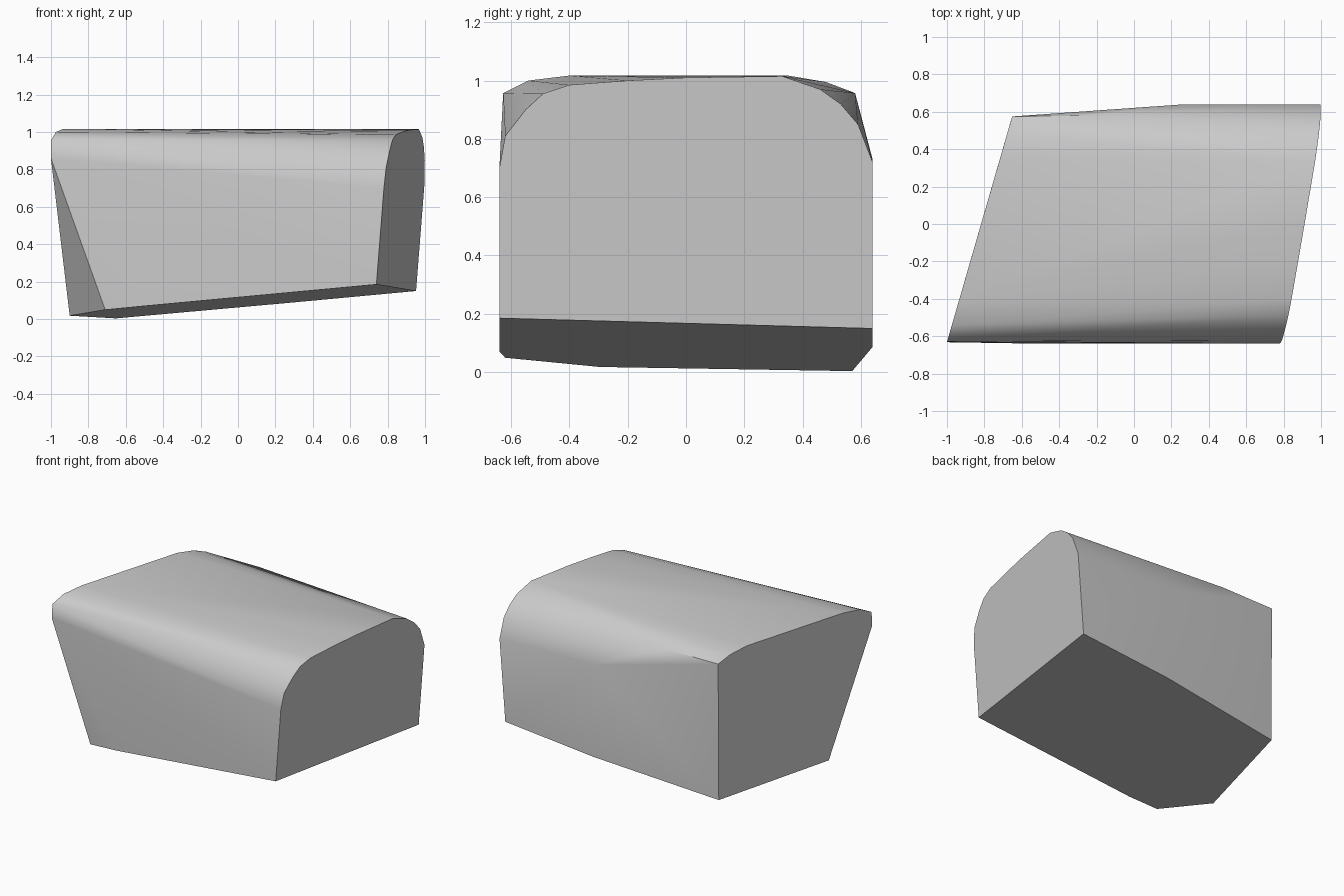
import bpy
import bmesh
import math

cube = bpy.data.objects.get("Cube")
if cube:
    bpy.data.objects.remove(cube, do_unlink=True)


# Planes that bound the block at both ends and underneath
def slanted_end(y, z):
    return 0.74 + 0.168 * (y + 0.64) + 0.078 * (z - 0.185)


def upright_end(y, z):
    return -0.65 + 0.289 * (y - 0.58)


def underside(x, y):
    return 0.185 + 0.093 * (x - 0.74) - 0.043 * (y + 0.64)


# Rounded shoulders of each end, as (y, z) from front to back
slanted_profile = [(-0.64, 0.70), (-0.62, 0.81), (-0.55, 0.90), (-0.49, 0.955),
                   (-0.40, 0.985), (-0.20, 1.0), (0, 1.01), (0.33, 1.015),
                   (0.46, 0.97), (0.53, 0.92), (0.59, 0.85), (0.64, 0.72)]
upright_profile = [(-0.632, 0.86), (-0.627, 0.957), (-0.54, 1.0), (-0.40, 1.017),
                   (0.35, 1.017), (0.48, 0.995), (0.575, 0.957)]

# Corners of the underside, as (x, y)
base_outline = [(0.74, -0.64), (0.952, 0.64), (0.27, 0.64),
                (-0.653, 0.57), (-0.90, -0.295), (-0.71, -0.62), (-0.50, -0.64)]

points = [(slanted_end(y, z), y, z) for y, z in slanted_profile]
points += [(upright_end(y, z), y, z) for y, z in upright_profile]
points += [(x, y, underside(x, y)) for x, y in base_outline]

# Bends along the back wall
points += [(0.27, 0.64, 0.73), (-0.24, 0.58, 0.957)]

# Skin the corners as one convex solid and merge flat areas
bm = bmesh.new()
for p in points:
    bm.verts.new(p)
bmesh.ops.convex_hull(bm, input=bm.verts[:])
loose = [v for v in bm.verts if not v.link_faces]
bmesh.ops.delete(bm, geom=loose, context='VERTS')
bmesh.ops.dissolve_limit(bm, angle_limit=math.radians(0.5),
                         verts=bm.verts[:], edges=bm.edges[:])
bmesh.ops.recalc_face_normals(bm, faces=bm.faces[:])
mesh = bpy.data.meshes.new("rounded_block")
bm.to_mesh(mesh)
bm.free()

block = bpy.data.objects.new("rounded_block", mesh)
bpy.context.collection.objects.link(block)

# Plain grey finish
grey = bpy.data.materials.new("light_grey")
grey.use_nodes = True
colour = (0.6, 0.6, 0.6, 1)
grey.diffuse_color = colour
grey.node_tree.nodes["Principled BSDF"].inputs["Base Color"].default_value = colour
mesh.materials.append(grey)

# Soft shoulders with crisp end edges
bpy.ops.object.select_all(action='DESELECT')
block.select_set(True)
bpy.context.view_layer.objects.active = block
bpy.ops.object.shade_smooth_by_angle(angle=math.radians(30))
